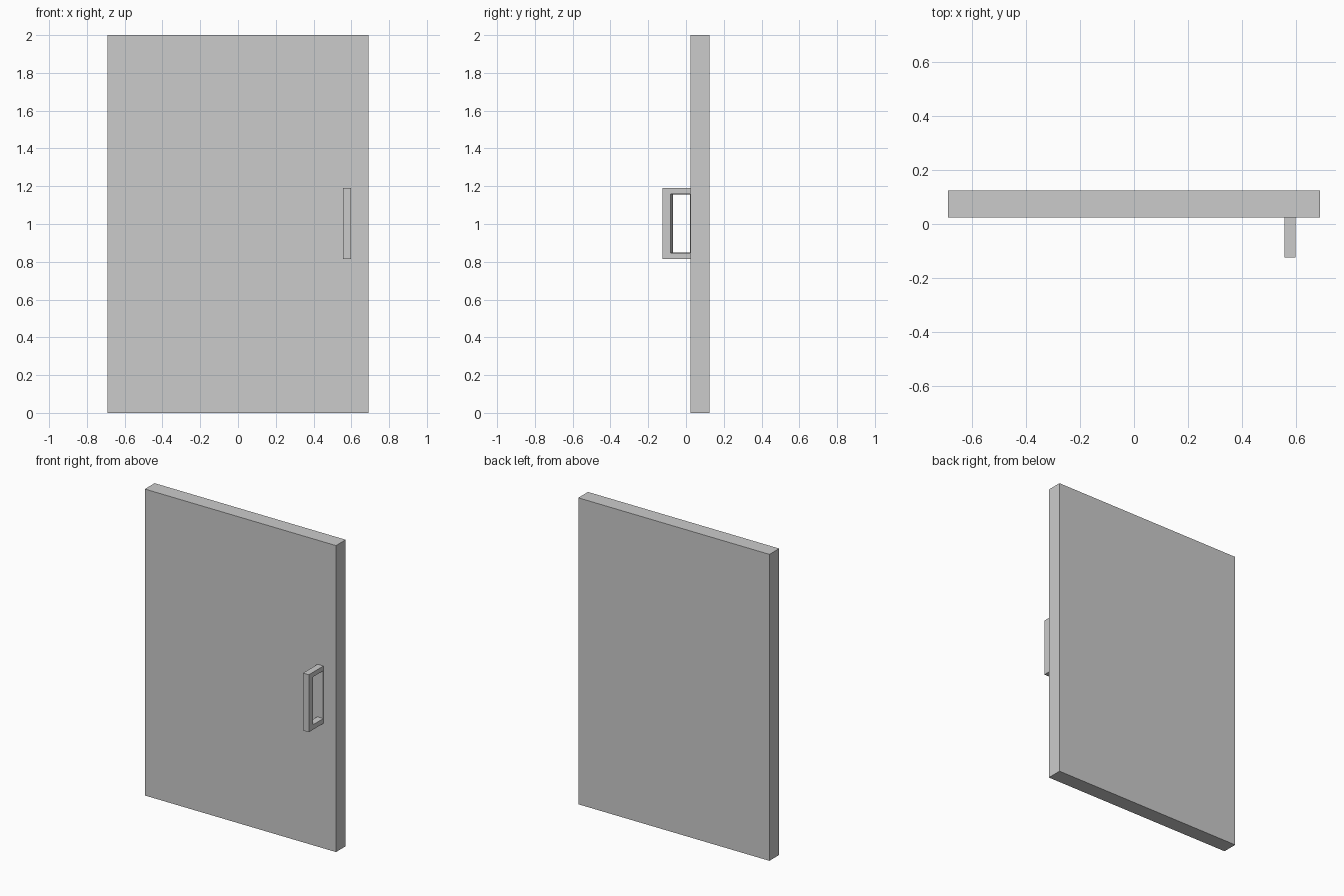
import bpy, bmesh

if "Cube" in bpy.data.objects:
    bpy.data.objects.remove(bpy.data.objects["Cube"])


def new_object(name, bm):
    bmesh.ops.recalc_face_normals(bm, faces=bm.faces)
    mesh = bpy.data.meshes.new(name)
    bm.to_mesh(mesh)
    bm.free()
    obj = bpy.data.objects.new(name, mesh)
    bpy.context.collection.objects.link(obj)
    return obj


def rect_loop(bm, x, y0, y1, z0, z1):
    return [bm.verts.new((x, y, z)) for y, z in
            ((y0, z0), (y1, z0), (y1, z1), (y0, z1))]


def bridge(bm, a, b):
    for i in range(4):
        j = (i + 1) % 4
        bm.faces.new((a[i], a[j], b[j], b[i]))


# Door panel: a plain slab
bm = bmesh.new()
left = rect_loop(bm, -0.69, 0.025, 0.125, 0, 2)
right = rect_loop(bm, 0.69, 0.025, 0.125, 0, 2)
bridge(bm, left, right)
bm.faces.new(left)
bm.faces.new(right)
new_object("door_panel", bm)

# Pull handle: rectangular ring with a thin back plate and a slightly flared opening
bm = bmesh.new()
loops = [
    rect_loop(bm, 0.557, -0.125, 0.025, 0.815, 1.19),
    rect_loop(bm, 0.599, -0.125, 0.025, 0.815, 1.19),
    rect_loop(bm, 0.599, -0.081, 0.022, 0.847, 1.159),
    rect_loop(bm, 0.557, -0.068, 0.022, 0.849, 1.157),
]
for k in range(4):
    bridge(bm, loops[k], loops[(k + 1) % 4])
new_object("pull_handle", bm)
